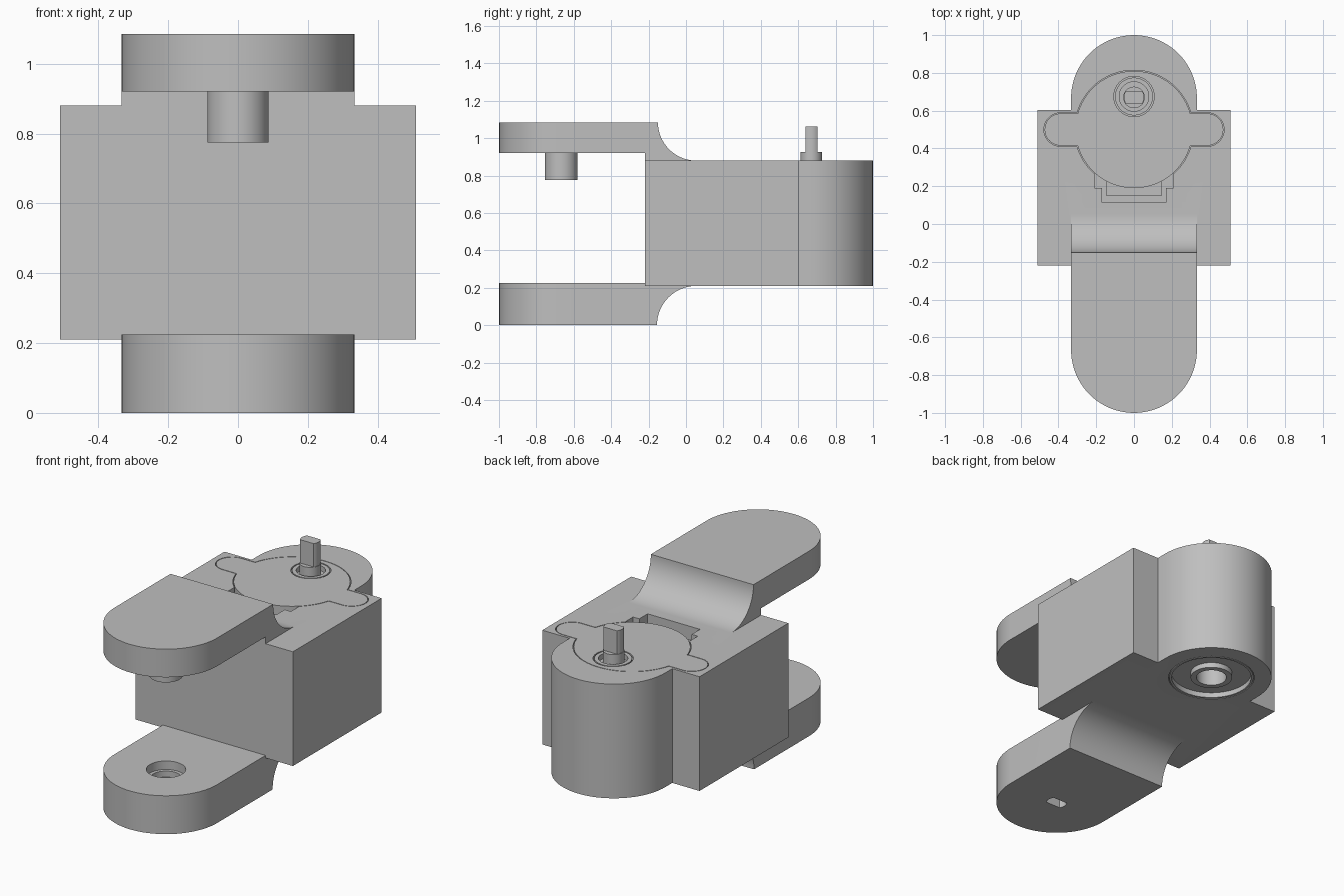
import bpy, bmesh, math
from mathutils import Vector

cube = bpy.data.objects.get("Cube")
if cube:
    bpy.data.objects.remove(cube, do_unlink=True)

grey = bpy.data.materials.new("plain grey")
grey.use_nodes = True
COLOUR = (0.52, 0.52, 0.52, 1)
grey.diffuse_color = COLOUR
grey.node_tree.nodes["Principled BSDF"].inputs["Base Color"].default_value = COLOUR


def arc(cx, cy, r, start, end, steps=40):
    """Points on an arc, angles in degrees."""
    angles = [math.radians(start + (end - start) * i / steps) for i in range(steps + 1)]
    return [(cx + r * math.cos(a), cy + r * math.sin(a)) for a in angles]


def circle(cy, r, steps=72):
    return arc(0, cy, r, 0, 360, steps)[:-1]


def rect(x, y0, y1):
    return [(-x, y0), (x, y0), (x, y1), (-x, y1)]


def prism(name, points, low, high, axis="z"):
    """Extrude a closed profile: (x, y) along z, or (y, z) along x."""
    bm = bmesh.new()
    place = (lambda p: (p[0], p[1], low)) if axis == "z" else (lambda p: (low, p[0], p[1]))
    face = bm.faces.new([bm.verts.new(place(p)) for p in points])
    out = bmesh.ops.extrude_face_region(bm, geom=[face])
    move = Vector((0, 0, high - low)) if axis == "z" else Vector((high - low, 0, 0))
    bmesh.ops.translate(bm, vec=move, verts=[v for v in out["geom"] if isinstance(v, bmesh.types.BMVert)])
    bmesh.ops.recalc_face_normals(bm, faces=bm.faces)
    mesh = bpy.data.meshes.new(name)
    bm.to_mesh(mesh)
    bm.free()
    mesh.materials.append(grey)
    obj = bpy.data.objects.new(name, mesh)
    bpy.context.collection.objects.link(obj)
    return obj


def combine(target, other, operation="DIFFERENCE"):
    """Apply a boolean and discard the helper."""
    mod = target.modifiers.new("boolean", "BOOLEAN")
    mod.operation, mod.solver, mod.object = operation, "EXACT", other
    bpy.context.view_layer.objects.active = target
    bpy.ops.object.modifier_apply(modifier=mod.name)
    bpy.data.objects.remove(other, do_unlink=True)


def cut(target, points, low, high):
    combine(target, prism("cutter", points, low, high))


def ring(name, cy, outer, inner, low, high):
    obj = prism(name, circle(cy, outer), low, high)
    cut(obj, circle(cy, inner), low - 0.1, high + 0.1)
    return obj


BOTTOM, TOP = 0.21, 0.88
HALF, ROUND, PIVOT = 0.51, 0.333, 0.667

# Main housing with a rounded rear
outline = ([(-HALF, -0.22), (HALF, -0.22), (HALF, 0.603), (ROUND, 0.603)]
           + arc(0, PIVOT, ROUND, 0, 180) + [(-ROUND, 0.603), (-HALF, 0.603)])
housing = prism("housing", outline, BOTTOM, TOP)


# Fork arms: side profile trimmed to a rounded front
def arm(name, inner, outer, edge):
    side = 1 if outer > edge else -1
    sweep = arc(0.055, outer, abs(outer - edge), 180, 180 + 90 * side, 24)
    root = edge - 0.05 * side
    points = [(-1.1, inner), (-1.1, outer)] + sweep + [(0.055, root), (-0.2, root), (-0.2, inner)]
    obj = prism(name, points, -ROUND, ROUND, "x")
    plan = [(ROUND, 0.2), (-ROUND, 0.2)] + arc(0, -PIVOT, ROUND, 180, 360)
    combine(obj, prism("trim", plan, -1, 2), "INTERSECT")
    return obj


upper_arm = arm("upper_arm", 0.92, 1.085, TOP)
# web filling the step between the upper arm and the housing
web = prism("web", rect(ROUND, -0.22, -0.1), TOP - 0.05, 0.95)
combine(upper_arm, web, "UNION")
lower_arm = arm("lower_arm", 0.225, 0.0, BOTTOM)


def slot(cy, r, flat):
    """Round section with two flats."""
    a = math.degrees(math.asin(flat / r))
    return arc(0, cy, r, -a, a, 10) + arc(0, cy, r, 180 - a, 180 + a, 10)


# Socket in the lower arm and its keyed through slot
cut(lower_arm, circle(-PIVOT, 0.105), 0.175, 0.3)
cut(lower_arm, circle(-PIVOT, 0.085), 0.14, 0.3)
cut(lower_arm, slot(-PIVOT, 0.057, 0.032), -0.1, 0.3)

combine(housing, upper_arm, "UNION")
combine(housing, lower_arm, "UNION")
# Pivot pin below the upper arm
combine(housing, prism("pin", circle(-PIVOT, 0.088), 0.775, 0.95), "UNION")


# Cover plate: a disc with two rounded ears
def cover_outline(gap):
    r, e = 0.31 + gap, 0.085 + gap
    a = math.degrees(math.asin(e / r))
    return (arc(0, 0.5, r, a, 180 - a) + arc(-0.388, 0.5, e, 90, 270, 20)
            + arc(0, 0.5, r, 180 + a, 360 - a) + arc(0.388, 0.5, e, -90, 90, 20))


# Stepped cable pocket, then the recess that takes the cover
cut(housing, rect(0.21, 0.19, 0.3), TOP - 0.08, 1)
cut(housing, rect(0.17, 0.113, 0.3), TOP - 0.08, 1)
cut(housing, rect(0.145, 0.15, 0.3), TOP - 0.13, TOP)
cut(housing, cover_outline(0.004), TOP - 0.05, 1)
cover = prism("cover_plate", cover_outline(0), TOP - 0.055, TOP)
cut(cover, circle(0.675, 0.107), TOP - 0.03, 1)
bearing = ring("bearing_ring", 0.675, 0.1, 0.078, TOP - 0.04, TOP)

# Output collar and keyed shaft
collar = prism("shaft_collar", circle(0.67, 0.057), TOP - 0.04, 0.925)
shaft = prism("keyed_shaft", slot(0.67, 0.054, 0.032), 0.9, 1.062)

# Underside: bearing groove, outer hairline and pin bore
groove = ring("groove", PIVOT, 0.22, 0.115, 0.1, BOTTOM + 0.03)
combine(housing, groove)
combine(housing, ring("hairline", PIVOT, 0.237, 0.233, 0.1, BOTTOM + 0.01))
cut(housing, circle(PIVOT, 0.083), 0.1, BOTTOM + 0.15)

# Smooth round walls, keep edges crisp
bpy.ops.object.select_all(action="DESELECT")
for obj in (housing, cover, bearing, collar, shaft):
    obj.select_set(True)
bpy.context.view_layer.objects.active = housing
bpy.ops.object.shade_smooth_by_angle(angle=math.radians(30))
